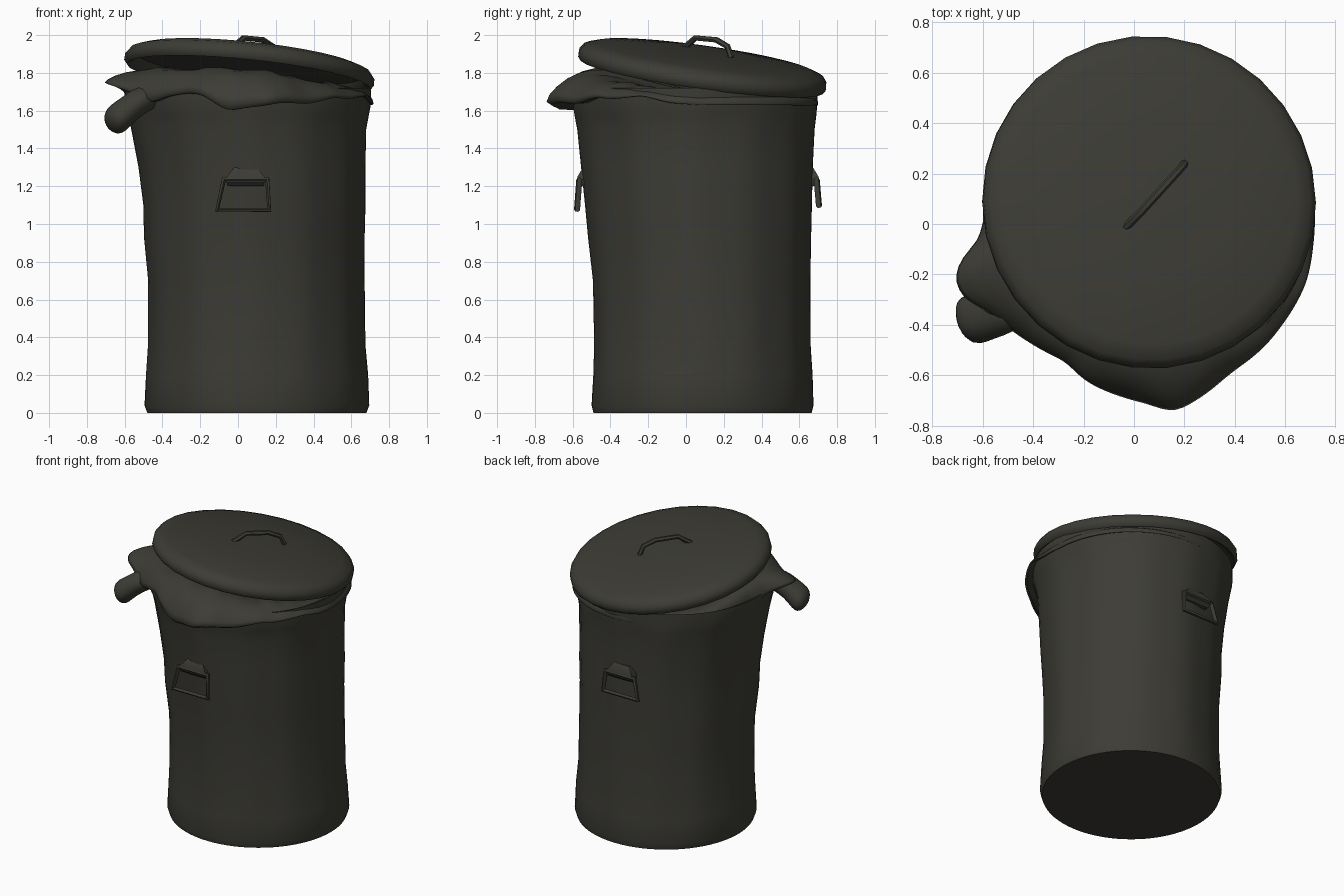
import bpy, bmesh, math, random
from mathutils import Vector, Matrix

if "Cube" in bpy.data.objects:
    bpy.data.objects.remove(bpy.data.objects["Cube"])

random.seed(4)
TAU = math.tau

mat = bpy.data.materials.new("dark olive grey")
mat.diffuse_color = (0.046, 0.045, 0.036, 1)
mat.use_nodes = True
mat.node_tree.nodes["Principled BSDF"].inputs["Base Color"].default_value = mat.diffuse_color


def add_mesh(name, rings, angle=40, cap_start=False, cap_end=False, subdiv=0):
    """Skin a list of closed rings (equal point counts) into one object."""
    bm = bmesh.new()
    vs = [[bm.verts.new(p) for p in ring] for ring in rings]
    n = len(vs[0])
    for a, b in zip(vs, vs[1:]):
        for i in range(n):
            j = (i + 1) % n
            bm.faces.new((a[i], a[j], b[j], b[i]))
    if cap_start:
        bm.faces.new(vs[0][::-1])
    if cap_end:
        bm.faces.new(vs[-1])
    bmesh.ops.recalc_face_normals(bm, faces=bm.faces)
    me = bpy.data.meshes.new(name)
    bm.to_mesh(me)
    bm.free()
    return finish(name, me, angle, subdiv)


def finish(name, me, angle=40, subdiv=0):
    ob = bpy.data.objects.new(name, me)
    bpy.context.collection.objects.link(ob)
    me.materials.clear()
    me.materials.append(mat)
    if subdiv:
        ob.modifiers.new("Subdivision", 'SUBSURF').levels = subdiv
        ob.modifiers["Subdivision"].render_levels = subdiv
    bpy.ops.object.select_all(action='DESELECT')
    bpy.context.view_layer.objects.active = ob
    ob.select_set(True)
    bpy.ops.object.shade_smooth_by_angle(angle=math.radians(angle))
    return ob


def tube(name, pts, radius, closed=False):
    """Round bar along a path."""
    cu = bpy.data.curves.new(name, 'CURVE')
    cu.dimensions = '3D'
    cu.bevel_depth, cu.bevel_resolution, cu.use_fill_caps = radius, 1, True
    sp = cu.splines.new('POLY')
    sp.points.add(len(pts) - 1)
    for p, co in zip(sp.points, pts):
        p.co = (*co, 1)
    sp.use_cyclic_u = closed
    tmp = bpy.data.objects.new(name + "_path", cu)
    me = bpy.data.meshes.new_from_object(tmp)
    bpy.data.objects.remove(tmp)
    bpy.data.curves.remove(cu)
    return finish(name, me, 50)


def lookup(table, deg):
    """Linear interpolation in a table keyed by angle."""
    for a, b in zip(table, table[1:]):
        if a[0] <= deg <= b[0]:
            t = (deg - a[0]) / (b[0] - a[0])
            return [u + (v - u) * t for u, v in zip(a[1:], b[1:])]


# Can body: z, then x and y extents of each dented ring
levels = [(0.0, -.48, .68, -.49, .665), (.04, -.495, .695, -.50, .675),
          (.2, -.485, .685, -.49, .665), (.36, -.475, .67, -.485, .655),
          (.7, -.475, .665, -.49, .655), (.93, -.497, .665, -.515, .66),
          (1.1, -.50, .67, -.53, .665), (1.3, -.525, .67, -.55, .67),
          (1.5, -.562, .675, -.57, .68), (1.58, -.58, .69, -.585, .69),
          (1.64, -.60, .705, -.60, .695), (1.72, -.60, .705, -.60, .695)]
N = 72
rings = []
for k, (z, x0, x1, y0, y1) in enumerate(levels):
    flute = 0.006 if 1 < k < 10 else 0.0
    ring = []
    for i in range(N):
        a = TAU * i / N
        f = 1 + flute * (math.cos(12 * a + 0.5) + 0.7 * math.sin(5 * a + 2 * z))
        ring.append(((x0 + x1) / 2 + (x1 - x0) / 2 * f * math.cos(a),
                     (y0 + y1) / 2 + (y1 - y0) / 2 * f * math.sin(a), z))
    rings.append(ring)
rings.append([(0.05 + (x - .05) * .94, 0.05 + (y - .05) * .94, 1.70) for x, y, z in rings[-1]])
rings.append([(0.09 + .52 * math.cos(TAU * i / N), 0.08 + .52 * math.sin(TAU * i / N), 1.0)
              for i in range(N)])
add_mesh("can_body", rings, 45, cap_start=True, cap_end=True)

# Bin liner: angle, crest height, hem radius, hem height
hem = [(0, 1.70, .64, 1.62), (90, 1.68, .62, 1.62), (150, 1.72, .63, 1.63),
       (180, 1.79, .66, 1.64), (192, 1.82, .72, 1.69), (198, 1.83, .85, 1.74),
       (206, 1.83, .87, 1.72), (213, 1.83, .80, 1.68), (222, 1.83, .77, 1.62),
       (230, 1.83, .75, 1.66), (241, 1.83, .73, 1.68), (249, 1.83, .77, 1.67),
       (259, 1.83, .79, 1.58), (268, 1.82, .81, 1.60), (275, 1.82, .85, 1.61),
       (281, 1.81, .82, 1.63), (294, 1.78, .75, 1.62), (307, 1.76, .73, 1.66),
       (317, 1.75, .71, 1.65), (332, 1.73, .69, 1.67), (345, 1.71, .66, 1.63),
       (360, 1.70, .64, 1.62)]
M = 90
rings = [[] for _ in range(7)]
for i in range(M):
    deg = 360 * i / M
    a = math.radians(deg)
    crest, r, zb = lookup(hem, deg)
    w = random.uniform(-.012, .012) if 180 < deg < 330 else 0
    out = max(r - .62, 0)
    prof = [(.30, crest - .06), (.48, crest - .015 + w), (.58, crest + w),
            (.62 + .45 * out, crest - .03 - w), (r - .01, zb + .32 * (crest - zb)),
            (r, zb), (.585, zb + .03)]
    for ring, (rr, z) in zip(rings, prof):
        ring.append((.08 + rr * math.cos(a), .085 + rr * math.sin(a), z))
add_mesh("bin_liner", rings, 60, cap_start=True, subdiv=1)

# Hanging gathered corner of the liner
path = [(-.42, -.30, 1.69, .07), (-.50, -.34, 1.67, .09), (-.58, -.37, 1.61, .085),
        (-.64, -.38, 1.56, .10), (-.67, -.38, 1.53, .085), (-.69, -.38, 1.515, .03)]
d = Vector((-.22, -.06, -.14)).normalized()
side = d.cross(Vector((0, 0, 1))).normalized()
up = side.cross(d)
rings = [[Vector(p[:3]) + side * p[3] * 1.1 * math.cos(TAU * i / 10)
          + up * p[3] * (.8 + .12 * (i % 2)) * math.sin(TAU * i / 10) for i in range(10)]
         for p in path]
add_mesh("liner_corner", rings, 60, cap_start=True, cap_end=True, subdiv=1)

# Tilted lid: turned profile with a rolled edge and hollow underside
profile = [(.02, .06), (.3, .052), (.58, .025), (.64, .005), (.663, -.025), (.665, -.06),
           (.648, -.08), (.625, -.07), (.60, -.02), (.02, .02)]
normal = Vector((.105, .14, 1)).normalized()
turn = Matrix.Translation((.065, .093, 1.86)) @ \
    Vector((0, 0, 1)).rotation_difference(normal).to_matrix().to_4x4()
S = 30
rings = [[turn @ Vector((r * math.cos(TAU * i / S), r * math.sin(TAU * i / S), z))
          for i in range(S)] for r, z in profile]
add_mesh("lid", rings, 50, cap_start=True, cap_end=True)

# Lid handle
tube("lid_handle", [(-.04, -.02, 1.925), (-.01, .01, 1.95), (.03, .05, 1.985),
                    (.13, .16, 1.975), (.185, .22, 1.94), (.2, .24, 1.88)], .016)

# Side handles: swinging ring hung from a lug, front and back
for label, s, wall in (("front", -1, .545), ("back", 1, .672)):
    dz = 0 if s < 0 else .02
    y = s * (wall + .02)
    tube(label + "_handle", [(-.11, y + s * .012, 1.075 + dz), (.165, y + s * .012, 1.075 + dz),
                             (.155, y, 1.235), (-.075, y, 1.235)], .016, closed=True)
    lug = [[(.04 + sx * w, s * (wall + dy), z) for sx, dy in
            ((-1, -.05), (1, -.05), (1, o), (-1, o))]
           for z, w, o in ((1.20, .095, .01), (1.22, .10, .03), (1.25, .10, .03), (1.30, .06, .0))]
    add_mesh(label + "_handle_lug", lug, 40, cap_start=True, cap_end=True)
